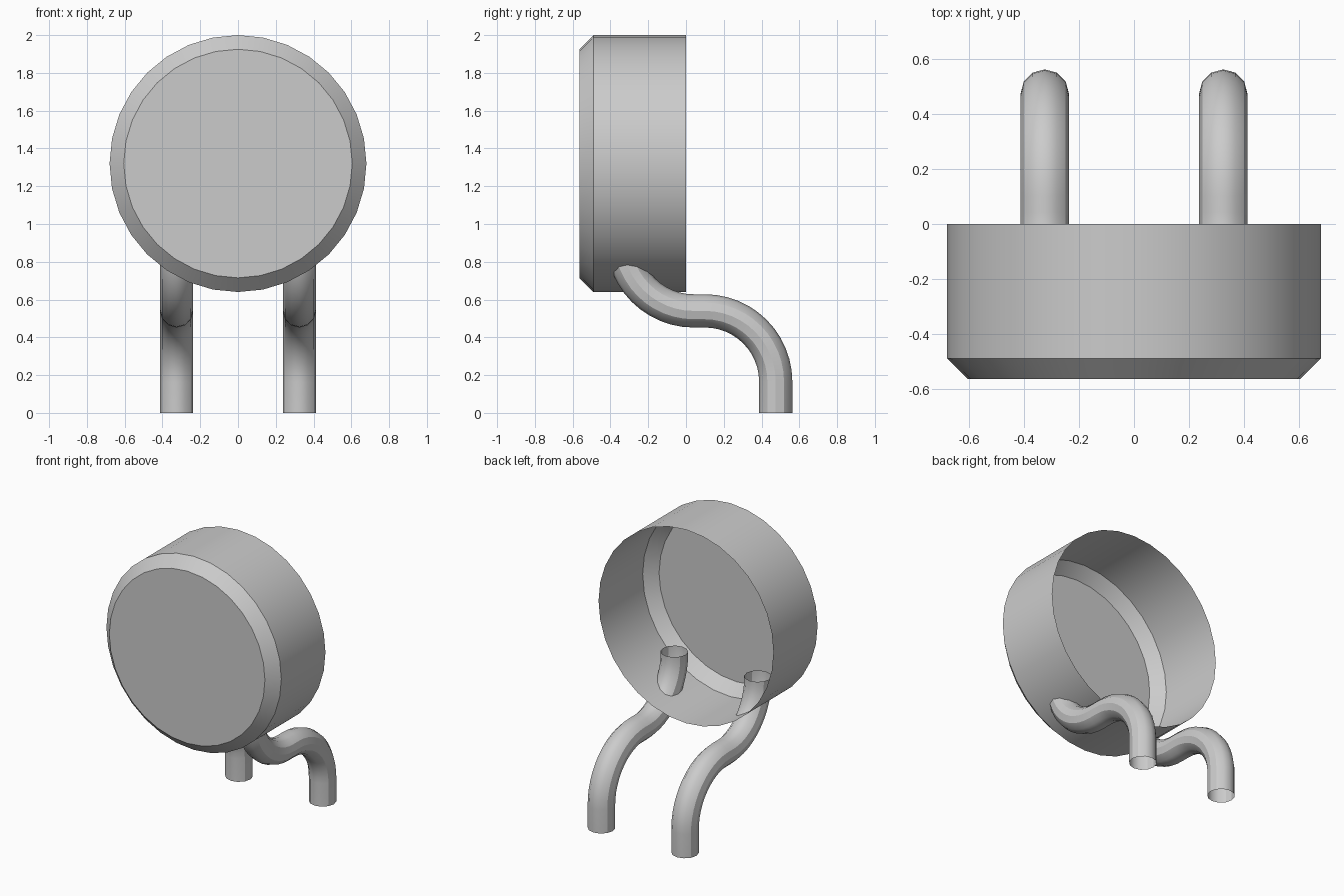
import bpy, bmesh
from math import sin, cos, pi, radians

if "Cube" in bpy.data.objects:
    bpy.data.objects.remove(bpy.data.objects["Cube"])

SIDES = 32
CENTRE_Z = 1.32


def link_mesh(name, bm):
    me = bpy.data.meshes.new(name)
    bm.to_mesh(me)
    bm.free()
    ob = bpy.data.objects.new(name, me)
    bpy.context.collection.objects.link(ob)
    return ob


def smooth(ob):
    bpy.ops.object.select_all(action='DESELECT')
    ob.select_set(True)
    bpy.context.view_layer.objects.active = ob
    bpy.ops.object.shade_smooth_by_angle(angle=radians(30))


# Round shell: closed bevelled front, open back
bm = bmesh.new()
rings = []
for r, y in [(0.68, 0.0), (0.68, -0.49), (0.605, -0.565)]:
    rings.append([bm.verts.new((r * sin(2 * pi * i / SIDES), y,
                                CENTRE_Z + r * cos(2 * pi * i / SIDES)))
                  for i in range(SIDES)])
for a, b in zip(rings, rings[1:]):
    for i in range(SIDES):
        j = (i + 1) % SIDES
        bm.faces.new((a[i], a[j], b[j], b[i]))
bm.faces.new(rings[-1])
bmesh.ops.recalc_face_normals(bm, faces=bm.faces)
smooth(link_mesh("round_shell", bm))

# S-shaped path (y, z): straight foot, bend forward, bend up into the shell
R = 0.375
STEPS = 12
path = [(0.475, 0.0)]
path += [(0.1 + R * cos(t * pi / 2 / STEPS), 0.165 + R * sin(t * pi / 2 / STEPS))
         for t in range(STEPS + 1)]
path += [(0.04 - R * sin(t * pi / 2 / STEPS), 0.915 - R * cos(t * pi / 2 / STEPS))
         for t in range(STEPS + 1)]
path.append((0.04 - R, 0.93))

# Two open-ended bent tubes
for side, x in (("left", -0.325), ("right", 0.325)):
    cu = bpy.data.curves.new(side + "_tube", 'CURVE')
    cu.dimensions = '3D'
    cu.bevel_depth = 0.088
    cu.bevel_resolution = 4
    sp = cu.splines.new('POLY')
    sp.points.add(len(path) - 1)
    for p, (y, z) in zip(sp.points, path):
        p.co = (x, y, z, 1)
    ob = bpy.data.objects.new(side + "_tube", cu)
    bpy.context.collection.objects.link(ob)
    bpy.ops.object.select_all(action='DESELECT')
    ob.select_set(True)
    bpy.context.view_layer.objects.active = ob
    bpy.ops.object.convert(target='MESH')
    smooth(bpy.context.view_layer.objects.active)
